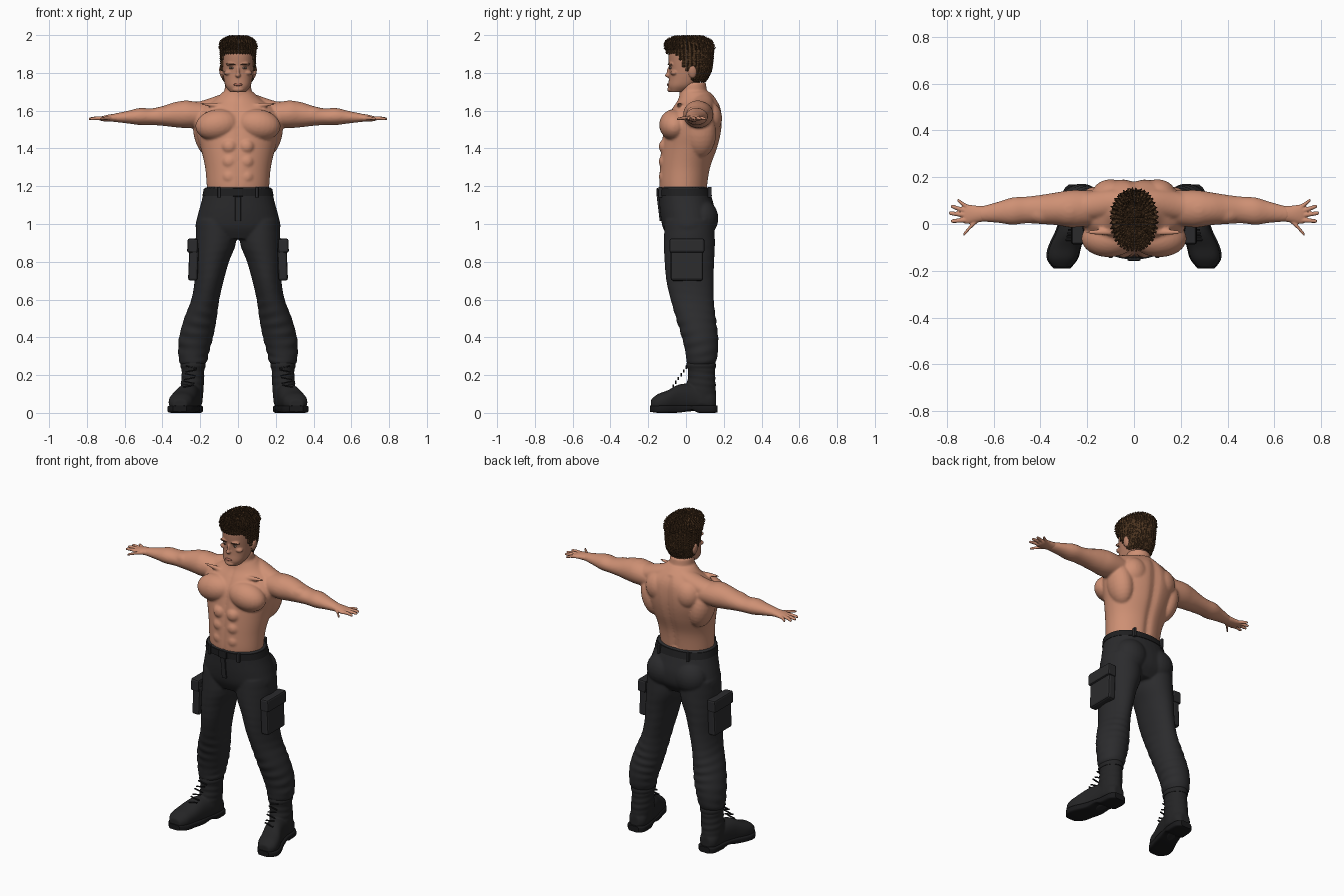
import bpy, bmesh, math, random
from mathutils import Matrix, Vector

cube = bpy.data.objects.get("Cube")
if cube:
    bpy.data.objects.remove(cube)
random.seed(4)


def material(name, *rgb):
    m = bpy.data.materials.new(name)
    m.use_nodes = True
    m.diffuse_color = (*rgb, 1)
    bsdf = next(n for n in m.node_tree.nodes if n.type == "BSDF_PRINCIPLED")
    bsdf.inputs["Base Color"].default_value = (*rgb, 1)
    return m


SKIN = material("skin", .62, .28, .175)
FACE = material("face skin", .47, .215, .135)
HAIR = material("brown hair", .075, .036, .015)
BROW = material("eyebrow brown", .1, .045, .025)
LIP = material("lip", .36, .13, .09)
EYE = material("eye", .3, .24, .2)
CLOTH = material("charcoal cloth", .024, .024, .026)
BELT = material("belt black", .014, .014, .015)
BOOT = material("boot leather", .018, .018, .019)
SOLE = material("sole rubber", .01, .01, .011)


def make(name, bm, mat, smooth=True, mirror=False, bevel=0):
    bmesh.ops.recalc_face_normals(bm, faces=bm.faces[:])
    for f in bm.faces:
        f.smooth = smooth and len(f.verts) < 5
    me = bpy.data.meshes.new(name)
    bm.to_mesh(me)
    bm.free()
    me.materials.append(mat)
    ob = bpy.data.objects.new(name, me)
    bpy.context.collection.objects.link(ob)
    if bevel:
        b = ob.modifiers.new("bevel", "BEVEL")
        b.width, b.segments = bevel, 2
    if mirror:
        ob.modifiers.new("mirror", "MIRROR").use_mirror_merge = False
    return ob


def spline(st, steps):
    """Smooth interpolation through the stations."""
    st = [Vector(s) for s in st]
    for i in range(len(st) - 1):
        a, b, c, d = st[max(i - 1, 0)], st[i], st[i + 1], st[min(i + 2, len(st) - 1)]
        for k in range(steps):
            t = k / steps
            yield b + (c - a) * (t / 2) + (a * 2 - b * 5 + c * 4 - d) * (t * t / 2) \
                + (b * 3 - a - c * 3 + d) * (t ** 3 / 2)
    yield st[-1]


def loft(name, stations, mat, axis="z", segs=40, steps=5, square=2.0, shape=None, mirror=False):
    """Rings (cx, cy, cz, radius a, radius b) skinned along an axis."""
    u, v = {"z": ((1, 0, 0), (0, 1, 0)), "x": ((0, 1, 0), (0, 0, 1)), "y": ((1, 0, 0), (0, 0, 1))}[axis]
    u, v = Vector(u), Vector(v)
    bm, rings = bmesh.new(), []
    for s in spline(stations, steps):
        ring = []
        for i in range(segs):
            t = math.tau * i / segs
            c, d = (math.copysign(abs(w) ** (2 / square), w) for w in (math.cos(t), math.sin(t)))
            k = 1 + (shape(s[2], t) if shape else 0)
            ring.append(bm.verts.new(Vector(s[:3]) + u * s[3] * c * k + v * s[4] * d * k))
        rings.append(ring)
    for p, q in zip(rings, rings[1:]):
        for i in range(segs):
            j = (i + 1) % segs
            bm.faces.new((p[i], p[j], q[j], q[i]))
    bm.faces.new(rings[0])
    bm.faces.new(rings[-1])
    return make(name, bm, mat, mirror=mirror)


def trunk(rows):
    """Centred sections given as z, half width, front y, back y."""
    return [(0, (f + b) / 2, z, w, (b - f) / 2) for z, w, f, b in rows]


def blob(name, at, radii, mat, tilt=0, axis="Y", mirror=False):
    bm = bmesh.new()
    m = Matrix.Translation(at) @ Matrix.Rotation(tilt, 4, axis) @ Matrix.Diagonal((*radii, 1))
    bmesh.ops.create_uvsphere(bm, u_segments=24, v_segments=14, radius=1, matrix=m)
    return make(name, bm, mat, mirror=mirror)


def box(name, at, size, mat, tilt=0, bevel=.006, mirror=False, axis="Y"):
    bm = bmesh.new()
    m = Matrix.Translation(at) @ Matrix.Rotation(tilt, 4, axis) @ Matrix.Diagonal((*size, 1))
    bmesh.ops.create_cube(bm, size=1, matrix=m)
    return make(name, bm, mat, False, mirror, bevel)


def fuse(name, centre, sides, mat, voxel, soften):
    """Blend parts into one skin; side parts are also mirrored."""
    bm = bmesh.new()
    for ob in centre + sides:
        bm.from_mesh(ob.data)
        if ob in sides:
            ob.data.transform(Matrix.Scale(-1, 4, (1, 0, 0)))
            ob.data.flip_normals()
            bm.from_mesh(ob.data)
        bpy.data.meshes.remove(ob.data)
    ob = make(name, bm, mat)
    r = ob.modifiers.new("blend", "REMESH")
    r.mode, r.voxel_size, r.use_smooth_shade = "VOXEL", voxel, True
    s = ob.modifiers.new("soften", "SMOOTH")
    s.factor, s.iterations = .5, soften
    return ob


# Bare torso, neck and arms
def grooves(z, t):
    back = math.exp(-((t - math.pi / 2) / .13) ** 2)
    front = math.exp(-((t - math.pi * 1.5) / .07) ** 2)
    return -.09 * back * (1.2 < z < 1.66) - .04 * front

torso = loft("torso", trunk([
    (1.14, .16, -.13, .11), (1.2, .165, -.142, .115), (1.3, .174, -.14, .132), (1.4, .197, -.133, .168),
    (1.48, .222, -.122, .188), (1.55, .232, -.108, .194), (1.61, .2, -.075, .187),
    (1.655, .13, -.045, .165), (1.7, .08, -.03, .125)]), SKIN, segs=72, shape=grooves)
neck = loft("neck", trunk([(1.58, .085, -.05, .14), (1.66, .075, -.038, .118), (1.75, .068, -.03, .105)]), SKIN)
arm = loft("arm", [
    (.14, .07, 1.575, .07, .06), (.26, .065, 1.58, .08, .072), (.33, .065, 1.579, .07, .067),
    (.4, .062, 1.572, .062, .052), (.46, .06, 1.568, .057, .044), (.52, .055, 1.569, .058, .045),
    (.58, .05, 1.566, .045, .034), (.66, .042, 1.562, .031, .021)], SKIN, axis="x")
trap = loft("trapezius", [
    (.02, .085, 1.655, .055, .055), (.1, .088, 1.63, .06, .053), (.2, .075, 1.6, .06, .05),
    (.27, .065, 1.6, .05, .045)], SKIN, axis="x")
muscles = [
    blob("pectoral", (.108, -.062, 1.525), (.118, .08, .082), SKIN, .15),
    blob("deltoid", (.275, .062, 1.588), (.085, .073, .066), SKIN),
    blob("lat", (.165, .075, 1.48), (.07, .085, .13), SKIN, .2),
    blob("shoulder_blade", (.1, .125, 1.56), (.08, .066, .085), SKIN),
    blob("collarbone", (.105, -.035, 1.628), (.1, .014, .012), SKIN, -.1),
    blob("biceps", (.39, .045, 1.583), (.07, .045, .04), SKIN)]
for z in (1.25, 1.33, 1.41):
    muscles.append(blob("abdominal", (.045, -.107, z), (.042, .037, .042), SKIN))
fuse("body", [torso, neck], [arm, trap] + muscles, SKIN, .007, 4)

# Open hands with spread fingers
hand = [loft("palm", [(.63, .044, 1.563, .032, .023), (.68, .042, 1.561, .037, .019),
                      (.715, .042, 1.558, .042, .014), (.73, .042, 1.557, .036, .009)], SKIN, axis="x", segs=24)]
fingers = [(.705, .068, .755, .1), (.715, .055, .782, .075), (.715, .038, .79, .046),
           (.71, .018, .782, .012), (.665, .02, .73, -.042)]
for x0, y0, x1, y1 in fingers:
    hand.append(loft("finger", [(x0, y0, 1.558, .012, .011), ((x0 + x1) / 2, (y0 + y1) / 2, 1.56, .01, .0095),
                                (x1 - .005, y1, 1.557, .008, .007), (x1, y1, 1.556, .004, .004)], SKIN, axis="x", segs=12))
fuse("hands", [], hand, SKIN, .004, 2)

# Head with nose, ears and brow
skull = loft("skull", trunk([
    (1.698, .042, -.086, -.01), (1.73, .066, -.095, .05), (1.77, .076, -.09, .09), (1.81, .081, -.088, .115),
    (1.86, .084, -.092, .13), (1.91, .084, -.09, .13), (1.95, .07, -.07, .115), (1.975, .04, -.03, .08)]),
    FACE, square=2.3)
nose = [blob("nose_tip", (0, -.093, 1.787), (.014, .019, .012), FACE),
        blob("nose_bridge", (0, -.09, 1.808), (.009, .012, .032), FACE, -.2, "X"),
        blob("chin", (0, -.083, 1.712), (.03, .016, .015), FACE)]
fuse("head", [skull] + nose, [
    blob("ear", (.087, .035, 1.805), (.012, .022, .034), FACE, .15),
    blob("cheekbone", (.05, -.062, 1.8), (.025, .02, .014), FACE),
    blob("brow_ridge", (.034, -.08, 1.846), (.032, .015, .009), FACE)], FACE, .004, 3)
blob("eye", (.034, -.082, 1.826), (.014, .006, .006), EYE, mirror=True)
blob("pupil", (.034, -.087, 1.826), (.005, .003, .005), BROW, mirror=True)
blob("eyebrow", (.036, -.091, 1.846), (.023, .006, .004), BROW, -.08, mirror=True)
blob("lips", (0, -.094, 1.738), (.023, .007, .007), LIP)

# Hair cap trimmed along the hairline, then covered in tufts
cap = loft("hair", trunk([
    (1.74, .07, -.08, .09), (1.78, .085, -.095, .118), (1.82, .089, -.096, .135), (1.88, .091, -.1, .142),
    (1.93, .092, -.104, .144), (1.965, .082, -.098, .128), (1.985, .045, -.05, .085)]), HAIR, square=2.2)
bm = bmesh.new()
bm.from_mesh(cap.data)


def bald(f):
    c = f.calc_center_median()
    return c.z < 1.75 + min(max((.045 - c.y) * 1.55, 0), .155)

bmesh.ops.delete(bm, geom=[f for f in bm.faces if bald(f)], context="FACES")
bm.to_mesh(cap.data)
cap.modifiers.new("thickness", "SOLIDIFY").thickness = .012
tufts = bmesh.new()
spots = [(f.calc_center_median(), f.normal.copy()) for f in bm.faces if len(f.verts) == 4]
for x in range(-4, 5):
    for y in range(-4, 9):
        if (x / 4.5) ** 2 + ((y - 2) / 6.5) ** 2 < 1:
            spots.append((Vector((x * .01, y * .01, 1.984)), Vector((0, 0, 1))))
for c, n in spots:
    lean = (n + Vector((random.uniform(-.6, .6), random.uniform(-.8, .2), .5))).normalized()
    size = .02 if c.z > 1.92 else .009
    m = Matrix.Translation(c + lean * size * .3) @ lean.to_track_quat("Z", "Y").to_matrix().to_4x4()
    bmesh.ops.create_cone(tufts, segments=4, radius1=.009, radius2=.001, depth=size, matrix=m)
for v in tufts.verts:
    v.co.z = min(v.co.z, 2)
bm.free()
make("hair_tufts", tufts, HAIR, False)


# Cargo trousers with folds around the knees and hems
def folds(z, t):
    depth = min(max((.68 - z) * .16, .004), .032)
    return depth * math.sin(z * 120 + 2.2 * math.sin(t + z * 9)) * (.6 + .4 * math.cos(2 * t + z * 20))

hips = loft("hips", trunk([
    (1.195, .175, -.146, .12), (1.12, .193, -.142, .142), (1.05, .212, -.136, .158),
    (.98, .224, -.122, .152), (.92, .19, -.09, .11)]), CLOTH, square=2.2)
leg = loft("leg", [
    (.115, .018, 1.02, .105, .13), (.118, .018, .9, .107, .135), (.138, .018, .8, .09, .131),
    (.153, .021, .7, .077, .125), (.173, .033, .6, .074, .114), (.199, .053, .5, .086, .105),
    (.222, .074, .4, .09, .096), (.235, .083, .32, .081, .086), (.238, .081, .275, .074, .079),
    (.238, .08, .25, .058, .068)], CLOTH, steps=10, shape=folds)
seat = blob("buttock", (.095, .085, 1.03), (.1, .086, .1), CLOTH)
fuse("trousers", [hips], [leg, seat], CLOTH, .007, 3)
box("cargo_pocket", (.236, .005, .79), (.05, .172, .18), CLOTH, -.04, .012, True)
box("pocket_flap", (.24, .005, .885), (.056, .184, .075), CLOTH, -.04, .01, True)
box("fly_seam", (0, -.141, 1.08), (.03, .012, .13), CLOTH, .12, .003, axis="X")

# Belt
loft("belt", trunk([(1.148, .189, -.15, .138), (1.187, .181, -.151, .128)]), BELT, steps=1, square=2.2)
box("buckle", (0, -.151, 1.168), (.055, .012, .044), BELT, bevel=.004)
for x, y in ((.1, -.136), (.1, .125)):
    box("belt_loop", (x, y, 1.168), (.016, .02, .056), CLOTH, bevel=.003, mirror=True)


# Laced boots
def creases(z, t):
    return .03 * math.sin(z * 170 + 1.5 * math.sin(t)) * (z > .12)

shaft = loft("shaft", [(.238, .08, .275, .06, .073), (.239, .082, .2, .06, .072), (.243, .08, .13, .061, .078),
                       (.247, .075, .05, .058, .085)], BOOT, steps=8, shape=creases)
foot = loft("foot", [
    (.245, .16, .06, .03, .035), (.245, .13, .065, .054, .055), (.25, .05, .08, .058, .07),
    (.27, -.03, .078, .06, .074), (.295, -.1, .062, .066, .056), (.305, -.15, .054, .061, .045),
    (.308, -.185, .045, .036, .026)], BOOT, axis="y", square=2.3)
fuse("boots", [], [shaft, foot], BOOT, .006, 3)
loft("sole", [
    (.245, .168, .02, .034, .018), (.245, .14, .02, .058, .02), (.249, .07, .02, .061, .02),
    (.258, .03, .027, .06, .013), (.272, -.03, .021, .064, .019), (.297, -.1, .02, .071, .02),
    (.306, -.15, .02, .066, .02), (.308, -.19, .022, .036, .016)], SOLE, axis="y", square=5, mirror=True)
for i in range(6):
    box("lace", (.25 - .003 * i + .012, -.068 + .014 * i, .142 + .02 * i), (.06, .008, .007), SOLE,
        (-1) ** i * .2, .002, True)
loft("boot_collar", [(.238, .08, .235, .063, .076), (.238, .08, .25, .067, .079), (.238, .08, .265, .063, .076)],
     BOOT, mirror=True)
